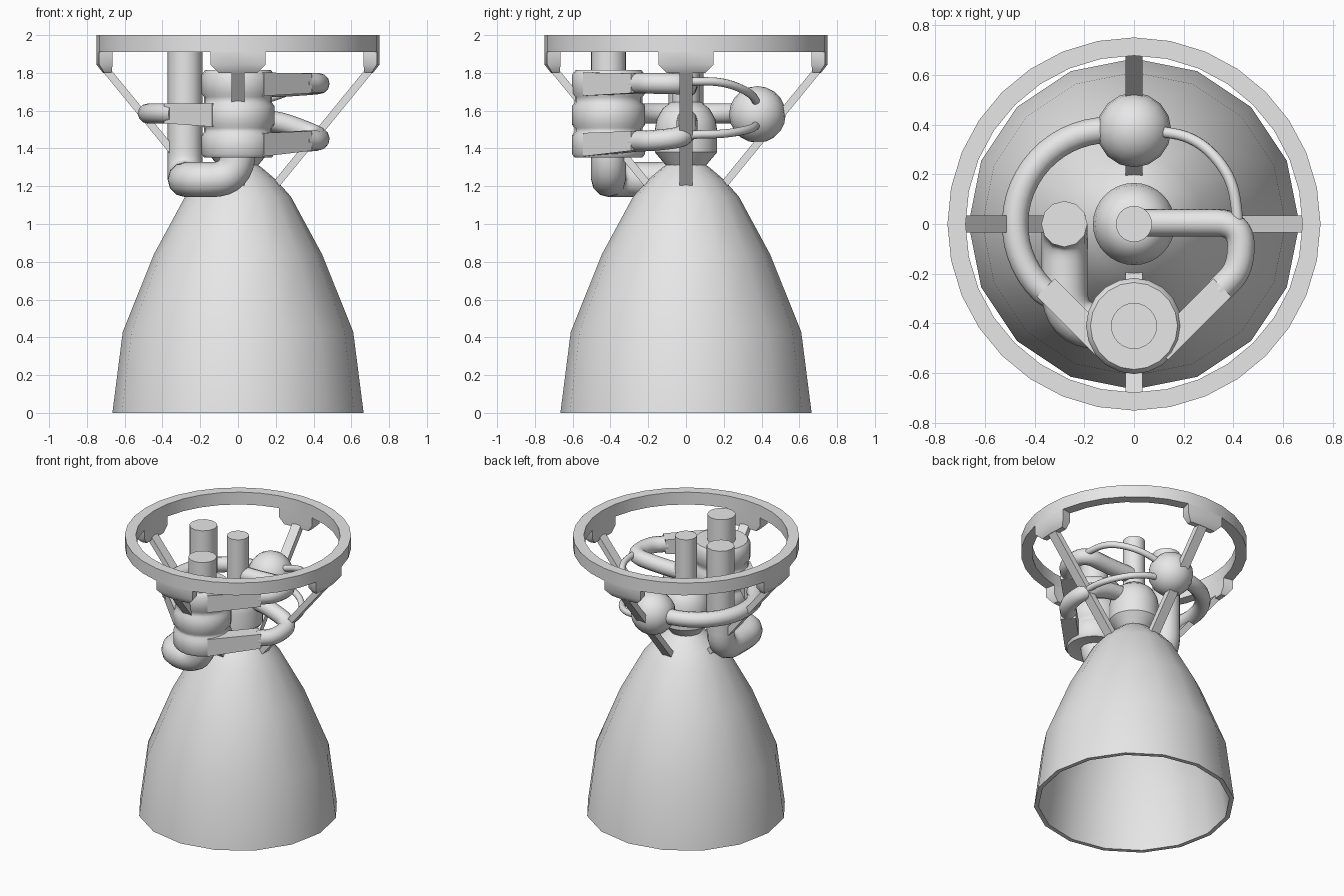
import bpy, bmesh, math
from math import cos, sin, pi
from mathutils import Vector

cube = bpy.data.objects.get("Cube")
if cube:
    bpy.data.objects.remove(cube, do_unlink=True)

GREY = (0.8, 0.8, 0.8, 1)
metal = bpy.data.materials.new("plain_grey")
metal.use_nodes = True
metal.diffuse_color = GREY
metal.node_tree.nodes["Principled BSDF"].inputs["Base Color"].default_value = GREY


def finish(obj, angle=40):
    if not obj.data.materials:
        obj.data.materials.append(metal)
    bpy.ops.object.select_all(action='DESELECT')
    obj.select_set(True)
    bpy.context.view_layer.objects.active = obj
    bpy.ops.object.shade_smooth_by_angle(angle=math.radians(angle))
    return obj


def loft(name, loops, closed=False):
    """Skin equal-length loops; cap the ends, or join last to first."""
    bm = bmesh.new()
    rows = [[bm.verts.new(p) for p in loop] for loop in loops]
    n = len(rows[0])
    pairs = list(zip(rows, rows[1:]))
    if closed:
        pairs.append((rows[-1], rows[0]))
    else:
        bm.faces.new(rows[0])
        bm.faces.new(rows[-1])
    for a, b in pairs:
        for i in range(n):
            j = (i + 1) % n
            bm.faces.new((a[i], a[j], b[j], b[i]))
    bmesh.ops.recalc_face_normals(bm, faces=bm.faces)
    mesh = bpy.data.meshes.new(name)
    bm.to_mesh(mesh)
    bm.free()
    obj = bpy.data.objects.new(name, mesh)
    bpy.context.collection.objects.link(obj)
    return finish(obj)


def lathe(name, profile, segs, centre=(0, 0), closed=False):
    cx, cy = centre
    return loft(name, [[(cx + r * cos(2 * pi * i / segs), cy + r * sin(2 * pi * i / segs), z)
                        for i in range(segs)] for r, z in profile], closed)


def rounded(points, cut, steps=8):
    """Round the corners of a polyline."""
    pts = [Vector(p) for p in points]
    out = [pts[0]]
    for a, b, c in zip(pts, pts[1:], pts[2:]):
        p = b + (a - b).normalized() * min(cut, (a - b).length * 0.49)
        q = b + (c - b).normalized() * min(cut, (c - b).length * 0.49)
        for k in range(steps + 1):
            t = k / steps
            out.append(p * (1 - t) ** 2 + b * 2 * t * (1 - t) + q * t * t)
    return out + [pts[-1]]


def tube(name, path, radius):
    curve = bpy.data.curves.new(name, 'CURVE')
    curve.dimensions = '3D'
    curve.bevel_depth = radius
    curve.bevel_resolution = 4
    curve.use_fill_caps = True
    spline = curve.splines.new('POLY')
    spline.points.add(len(path) - 1)
    for point, co in zip(spline.points, path):
        point.co = (*co, 1)
    curve.materials.append(metal)
    obj = bpy.data.objects.new(name, curve)
    bpy.context.collection.objects.link(obj)
    bpy.ops.object.select_all(action='DESELECT')
    obj.select_set(True)
    bpy.context.view_layer.objects.active = obj
    bpy.ops.object.convert(target='MESH')
    return finish(bpy.context.view_layer.objects.active)


# Nozzle bell, a thin hollow shell
bell = [(0.665, 0), (0.61, 0.43), (0.445, 0.84), (0.28, 1.145), (0.2, 1.235), (0.13, 1.295), (0.09, 1.325)]
lathe("nozzle", bell + [(r - 0.03, z - (0.02 if z else 0)) for r, z in reversed(bell)], 16, closed=True)

# Combustion chamber and central inlet pipe
lathe("chamber", [(0.09, 1.29), (0.11, 1.315), (0.165, 1.38), (0.165, 1.5), (0.155, 1.555),
                  (0.125, 1.61), (0.08, 1.645)], 32)
lathe("centre_pipe", [(0.0725, 1.6), (0.0725, 2)], 24)

# Mounting ring
lathe("mounting_ring", [(0.75, 1.91), (0.75, 2), (0.677, 2), (0.677, 1.91)], 32, closed=True)


def pad_loop(turn, half, inner, outer, z):
    angles = [turn + math.radians(a) for a in (-half, 0, half)]
    return ([(outer * cos(a), outer * sin(a), z) for a in angles]
            + [(inner * cos(a), inner * sin(a), z) for a in reversed(angles)])


# Four pads under the ring, each with a slanted strut to the nozzle
top, foot = Vector((0.705, 0, 1.825)), Vector((0.19, 0, 1.195))
across = (top - foot).cross(Vector((0, 1, 0))).normalized() * 0.02
side = Vector((0, 0.035, 0))
for i, where in enumerate(("left", "back", "right", "front")):
    turn = i * pi / 2
    loft("pad_" + where, [pad_loop(turn, 11.25, 0.677, 0.75, 1.92),
                          pad_loop(turn, 11.25, 0.677, 0.75, 1.845),
                          pad_loop(turn, 8.2, 0.677, 0.715, 1.8)])
    strut = loft("strut_" + where, [[end + across + side, end + across - side,
                                     end - across - side, end - across + side] for end in (foot, top)])
    strut.rotation_euler.z = turn

# Turbopump: a stepped body with three wide stages
PUMP = (0, -0.41)
body = [(0.175, 1.355)]
for z in (1.42, 1.575, 1.74):
    body += [(0.18, z - 0.067), (0.193, z - 0.05), (0.193, z + 0.05), (0.18, z + 0.067)]
body += [(0.175, 1.815)]
lathe("pump_body", body, 20, PUMP)
lathe("pump_inlet", [(0.0925, 1.8), (0.0925, 2)], 24, PUMP)


def duct(name, sign, z, z_end):
    """Flat duct leaving the pump along a tangent."""
    loops = []
    for s, half, mid in ((0, 0.062, z), (0.36, 0.052, z_end)):
        d = s * 0.7071
        loops.append([(sign * (r * 0.7071 + d), PUMP[1] - r * 0.7071 + d, mid + h)
                      for r, h in ((0.09, -half), (0.193, -half), (0.193, half), (0.09, half))])
    loft(name, loops)


duct("duct_top", 1, 1.74, 1.745)
duct("duct_middle", -1, 1.577, 1.585)
duct("duct_bottom", 1, 1.42, 1.44)

# Feed pipes from the top and bottom stages, with thin branches to the ball tank
for name, z0, z1, branch, z2 in (("top", 1.745, 1.725, 1.755, 1.63), ("bottom", 1.44, 1.55, 1.475, 1.53)):
    zm = z0 * 0.8 + z1 * 0.2
    tube("feed_" + name, rounded([(0.34, -0.269, z0), (0.43, -0.179, z0), (0.43, 0.005, zm),
                                  (0.2, 0.005, z1), (0, 0.005, z1)], 0.1), 0.055)
    tube("branch_" + name, rounded([(0.41, -0.1, z0), (0.42, 0.02, branch), (0.39, 0.2, branch),
                                    (0.25, 0.35, (branch + z2) / 2), (0.06, 0.378, z2)], 0.14), 0.022)

# Ball tank and the large looping pipe from the middle stage
bpy.ops.mesh.primitive_uv_sphere_add(segments=16, ring_count=10, radius=0.15, location=(0, 0.378, 1.58))
bpy.context.object.name = "ball_tank"
finish(bpy.context.object, 60)
arc = [math.radians(225 - 135 * k / 20) for k in range(21)]
tube("loop_pipe", [(-0.34, -0.285, 1.585)]
     + [(-0.1 + 0.378 * cos(a), 0.378 * sin(a), 1.585) for a in arc] + [(0, 0.378, 1.585)], 0.053)

# Tall inlet pipe that bends round under the pump
tube("bent_pipe", rounded([(-0.28, 0, 2), (-0.28, 0, 1.235), (-0.28, -0.41, 1.235),
                           (0, -0.41, 1.235), (0, -0.41, 1.55)], 0.15), 0.0925)
